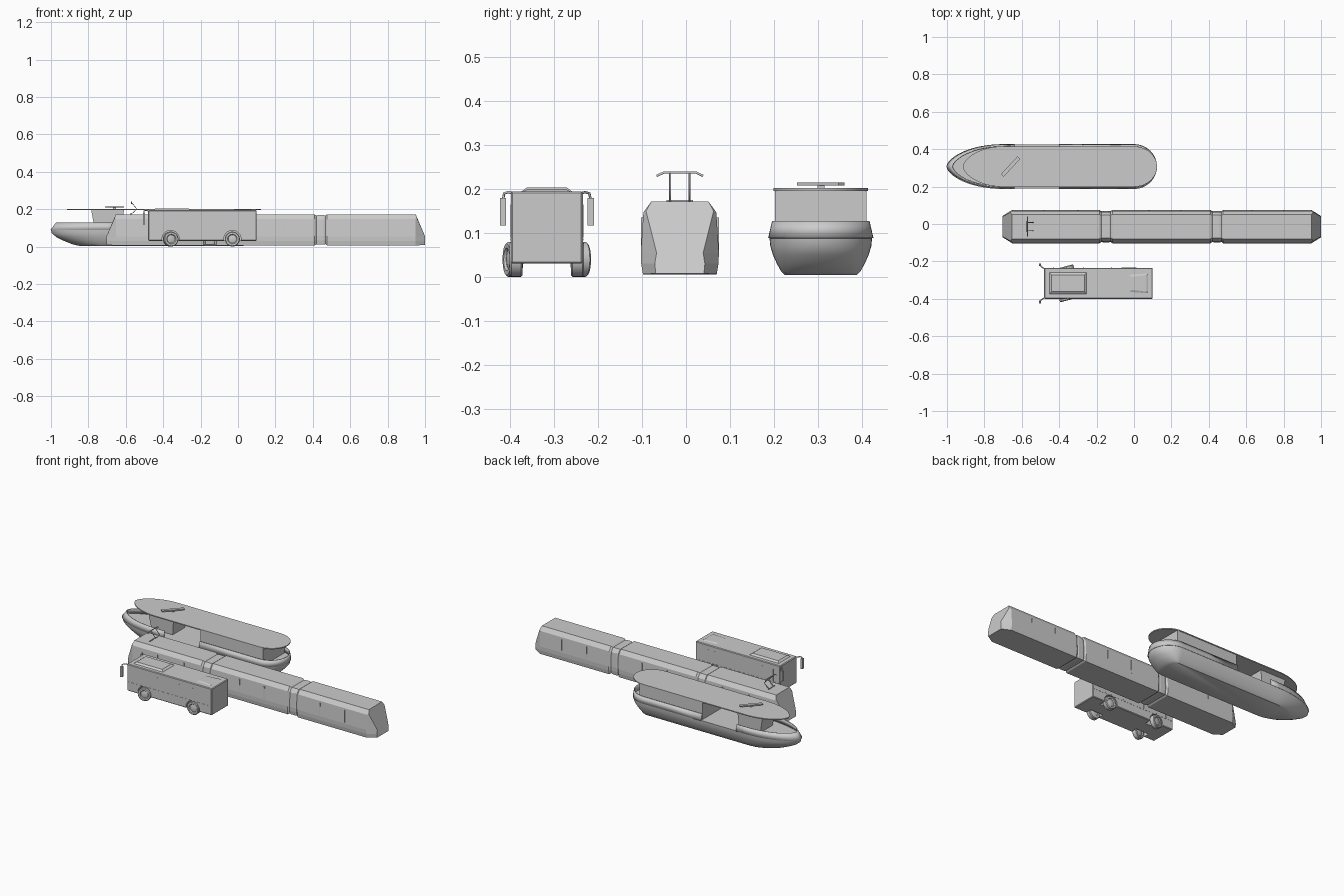
import bpy, bmesh, math
from mathutils import Vector

if "Cube" in bpy.data.objects:
    bpy.data.objects.remove(bpy.data.objects["Cube"])

BUS_Y, TRAM_Y, FERRY_Y = -0.317, -0.014, 0.307


def mesh_obj(name, verts, faces, smooth=None):
    me = bpy.data.meshes.new(name)
    bm = bmesh.new()
    vs = [bm.verts.new(v) for v in verts]
    for f in faces:
        bm.faces.new([vs[i] for i in f])
    bmesh.ops.remove_doubles(bm, verts=bm.verts, dist=1e-5)
    bmesh.ops.recalc_face_normals(bm, faces=bm.faces)
    bm.to_mesh(me)
    bm.free()
    ob = bpy.data.objects.new(name, me)
    bpy.context.collection.objects.link(ob)
    if smooth:
        bpy.ops.object.select_all(action='DESELECT')
        ob.select_set(True)
        bpy.context.view_layer.objects.active = ob
        bpy.ops.object.shade_smooth_by_angle(angle=math.radians(smooth))
    return ob


def loft(name, rings, smooth=None):
    n = len(rings[0])
    verts = [p for r in rings for p in r]
    faces = [(k*n+i, k*n+(i+1) % n, (k+1)*n+(i+1) % n, (k+1)*n+i)
             for k in range(len(rings)-1) for i in range(n)]
    faces += [tuple(range(n)), tuple(range((len(rings)-1)*n, len(rings)*n))]
    return mesh_obj(name, verts, faces, smooth)


def rect(x0, x1, y0, y1, z):
    return [(x0, y0, z), (x1, y0, z), (x1, y1, z), (x0, y1, z)]


def box(name, x0, x1, y0, y1, z0, z1, inset=0):
    return loft(name, [rect(x0, x1, y0, y1, z0),
                       rect(x0+inset, x1-inset, y0+inset, y1-inset, z1)])


def lathe(name, profile, loc, turn=0, n=24):
    # spin (radius, y) pairs about the local y axis
    rings = [[(r*math.cos(2*math.pi*i/n), y, r*math.sin(2*math.pi*i/n))
              for i in range(n)] for r, y in profile]
    ob = loft(name, rings, 40)
    ob.location = loc
    ob.rotation_euler.z = turn
    return ob


def tube(name, pts, r):
    cu = bpy.data.curves.new(name, 'CURVE')
    cu.dimensions = '3D'
    cu.bevel_depth, cu.bevel_resolution = r, 1
    cu.use_fill_caps = True
    sp = cu.splines.new('POLY')
    sp.points.add(len(pts)-1)
    for p, c in zip(sp.points, pts):
        p.co = (*c, 1)
    ob = bpy.data.objects.new(name, cu)
    bpy.context.collection.objects.link(ob)
    return ob


# ---- Bus: body with wheel arches cut out
body = box("bus_body", -0.48, 0.10, BUS_Y-0.082, BUS_Y+0.082, 0.03, 0.195)
bev = body.modifiers.new("edges", 'BEVEL')
bev.width, bev.segments = 0.004, 1
for x in (-0.36, -0.03):
    for s in (-1, 1):
        cut = lathe("arch_cutter", [(0.046, -0.04), (0.046, 0.04)], (x, BUS_Y+s*0.08, 0.04))
        cut.hide_render = True
        cut.hide_set(True)
        m = body.modifiers.new("arch", 'BOOLEAN')
        m.operation, m.object, m.solver = 'DIFFERENCE', cut, 'EXACT'

# Bus wheels, the front pair steered
for x, turn, off in ((-0.36, math.radians(15), 0.077), (-0.03, 0, 0.07)):
    for s in (-1, 1):
        prof = [(0.012, -0.013), (0.022, -0.010), (0.026, -0.015), (0.036, -0.015),
                (0.040, -0.011), (0.040, 0.011), (0.036, 0.015), (0.026, 0.015),
                (0.022, 0.010), (0.012, 0.013)]
        lathe("bus_wheel", prof, (x, BUS_Y+s*off, 0.04), turn)

# Bus roof units
box("bus_roof_unit", -0.455, -0.25, BUS_Y-0.06, BUS_Y+0.06, 0.193, 0.204, 0.015)
loft("bus_engine_hatch", [
    [(-0.03, BUS_Y-0.05, 0.193), (0.08, BUS_Y-0.057, 0.193),
     (0.08, BUS_Y+0.057, 0.193), (-0.03, BUS_Y+0.05, 0.193)],
    [(-0.015, BUS_Y-0.035, 0.199), (0.068, BUS_Y-0.045, 0.199),
     (0.068, BUS_Y+0.045, 0.199), (-0.015, BUS_Y+0.035, 0.199)]])

# Bus window pillars, mirrors and their arms
for s in (-1, 1):
    y = BUS_Y+s*0.082
    for x in (-0.43, -0.36, -0.27, -0.12, -0.03, 0.01):
        box("bus_window_pillar", x-0.003, x+0.003, y-0.0012, y+0.0012, 0.09, 0.165)
    box("bus_waist_trim", -0.475, 0.095, y-0.001, y+0.001, 0.083, 0.087)
    tube("bus_mirror_arm", [(-0.475, BUS_Y+s*0.075, 0.19), (-0.495, BUS_Y+s*0.088, 0.193),
                            (-0.502, BUS_Y+s*0.097, 0.19), (-0.502, BUS_Y+s*0.1, 0.175)], 0.003)
    ym = BUS_Y+s*0.1
    box("bus_mirror", -0.509, -0.496, ym-0.007, ym+0.007, 0.117, 0.18)

# ---- Tram: one lofted shell with two necked joints
HALF = [(0.084, 0.006), (0.088, 0.03), (0.089, 0.055), (0.083, 0.147), (0.065, 0.172)]
NOSE = [(0.055, 0.008, 0), (0.057, 0.03, 0), (0.053, 0.055, 0), (0.077, 0.15, 0.042), (0.065, 0.172, 0.050)]


def tram_ring(x, s=1.0):
    h = [(w*s, 0.088+(z-0.088)*s) for w, z in HALF]
    return [(x, TRAM_Y+w, z) for w, z in h] + [(x, TRAM_Y-w, z) for w, z in reversed(h)]


def nose_ring(x, d):
    return [(x+d*b, TRAM_Y+w, z) for w, z, b in NOSE] + \
           [(x+d*b, TRAM_Y-w, z) for w, z, b in reversed(NOSE)]


rings = [nose_ring(-0.703, 1), tram_ring(-0.652)]
for j in (-0.15, 0.443):
    rings += [tram_ring(j+dx, s) for dx, s in
              ((-0.034, 1), (-0.024, 0.92), (-0.015, 0.95), (0.015, 0.95), (0.024, 0.92), (0.034, 1))]
rings += [tram_ring(0.949), nose_ring(1.0, -1)]
loft("tram_body", rings)

# Tram door seams on both sides
for s in (-1, 1):
    y = TRAM_Y+s*0.086
    for x in (-0.48, -0.3, 0.08, 0.25, 0.63, 0.8):
        box("tram_door_seam", x-0.002, x+0.002, y-0.003, y+0.003, 0.05, 0.135)

# Tram pantograph
for dy in (-0.022, 0.022):
    y = TRAM_Y+dy
    tube("pantograph_arm", [(-0.575, y, 0.17), (-0.54, y, 0.2), (-0.57, y, 0.236)], 0.0022)
tube("pantograph_head", [(-0.57, TRAM_Y-0.053, 0.23), (-0.57, TRAM_Y-0.036, 0.238),
                         (-0.57, TRAM_Y+0.036, 0.238), (-0.57, TRAM_Y+0.053, 0.23)], 0.003)
tube("pantograph_base", [(-0.575, TRAM_Y-0.03, 0.173), (-0.575, TRAM_Y+0.03, 0.173)], 0.003)


# ---- Ferry: outline with a pointed bow and a round stern
def side(tip, stern, half, z):
    pts = []
    for i in range(14):
        a = math.pi/2*i/14
        pts.append((-0.7-(-0.7-tip)*math.cos(a), half*math.sin(a)**1.2, z))
    pts += [(x, half, z) for x in (-0.7, -0.64, -0.5, -0.4, -0.2)]
    for i in range(13):
        b = math.pi/2*i/12
        pts.append((stern*math.sin(b), half*math.cos(b), z))
    return pts


def outline(*a):
    p = side(*a)
    p[-1] = (p[-1][0], 0, p[-1][2])
    return [(x, FERRY_Y+w, z) for x, w, z in p] + \
           [(x, FERRY_Y-w, z) for x, w, z in reversed(p[1:-1])]


loft("ferry_hull", [outline(*a) for a in (
    (-0.85, 0.03, 0.082, 0.004), (-0.885, 0.05, 0.09, 0.012), (-0.93, 0.08, 0.100, 0.03),
    (-0.97, 0.10, 0.109, 0.05), (-0.995, 0.117, 0.115, 0.07), (-1.0, 0.12, 0.117, 0.09))], 40)


# Ferry bulwarks at bow and stern, leaving a boarding gap amidships
def bulwark(name, keep):
    lo, hi = outline(-1.0, 0.12, 0.117, 0.088), outline(-0.97, 0.115, 0.108, 0.127)
    n = len(lo)
    faces = [(i, (i+1) % n, n+(i+1) % n, n+i) for i in range(n)
             if keep((lo[i][0]+lo[(i+1) % n][0])/2)]
    used = sorted({v for f in faces for v in f})
    idx = {v: k for k, v in enumerate(used)}
    ob = mesh_obj(name, [(lo+hi)[v] for v in used], [[idx[v] for v in f] for f in faces], 40)
    m = ob.modifiers.new("thickness", 'SOLIDIFY')
    m.thickness, m.offset = 0.006, 0


bulwark("ferry_bow_bulwark", lambda x: x < -0.64)
bulwark("ferry_stern_bulwark", lambda x: x > -0.4)

# Ferry cabin, wheelhouse and canopy roof
box("ferry_cabin", -0.40, 0.03, FERRY_Y-0.1045, FERRY_Y+0.1045, 0.088, 0.197)
loft("ferry_wheelhouse", [rect(-0.765, -0.62, FERRY_Y-0.06, FERRY_Y+0.06, 0.088),
                          rect(-0.785, -0.61, FERRY_Y-0.065, FERRY_Y+0.065, 0.197)])
loft("ferry_roof", [outline(-0.915, 0.123, 0.108, z) for z in (0.196, 0.202)], 40)

# Ferry radar, turned on its post
box("radar_post", -0.668, -0.652, FERRY_Y-0.008, FERRY_Y+0.008, 0.20, 0.209)
bar = box("radar_bar", -0.065, 0.065, -0.01, 0.01, -0.003, 0.004)
bar.location = (-0.66, FERRY_Y, 0.211)
bar.rotation_euler.z = math.radians(47)
